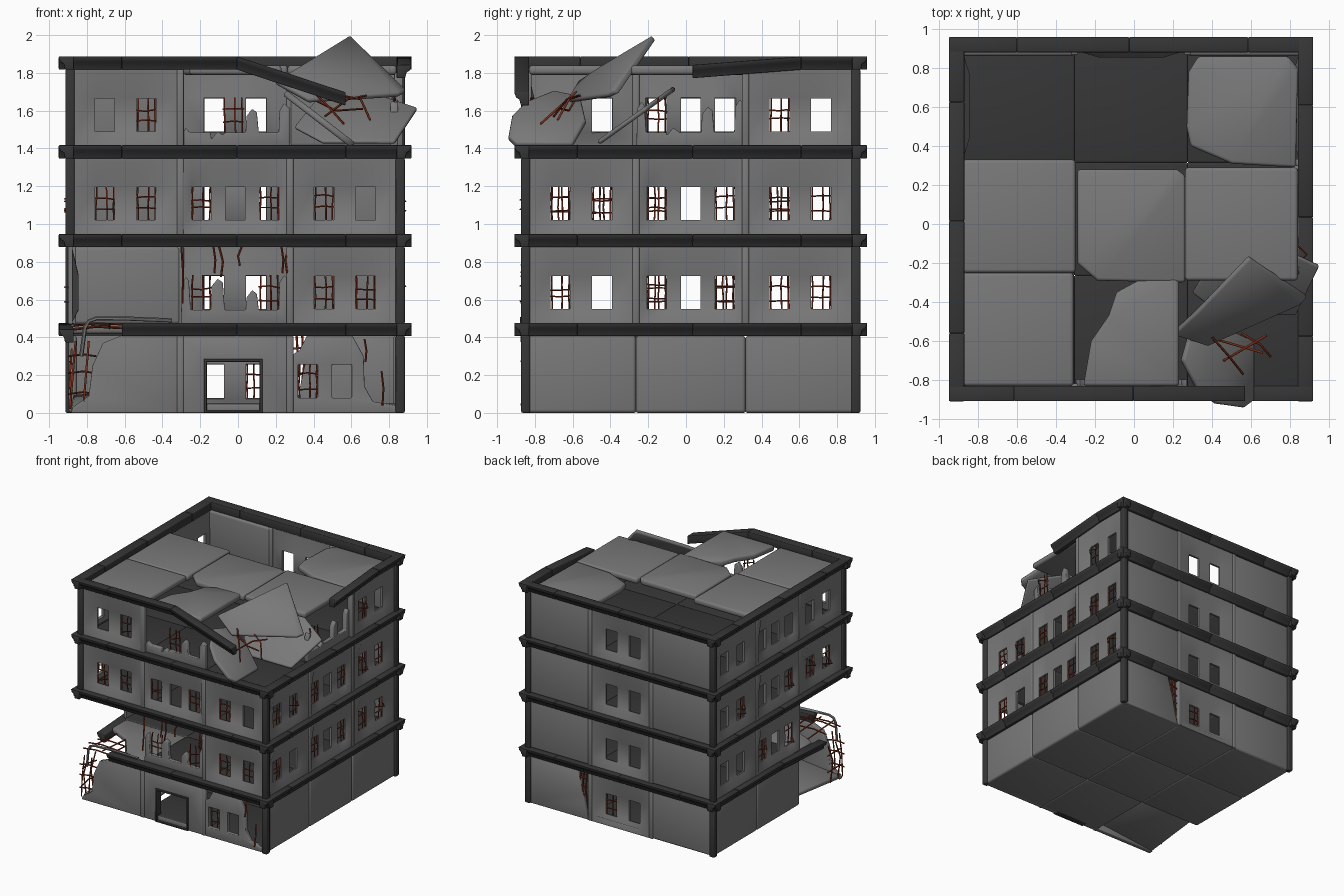
import bpy, bmesh, math, random
from mathutils import Matrix, Vector

random.seed(4)
if "Cube" in bpy.data.objects:
    bpy.data.objects.remove(bpy.data.objects["Cube"])


def material(name, rgb):
    m = bpy.data.materials.new(name)
    m.use_nodes = True
    m.diffuse_color = (*rgb, 1)
    m.node_tree.nodes["Principled BSDF"].inputs["Base Color"].default_value = (*rgb, 1)
    return m


CONCRETE = material("grey concrete", (0.19, 0.19, 0.19))
DARK = material("dark stone", (0.037, 0.037, 0.037))
RUST = material("rust", (0.2, 0.03, 0.013))

STOREY, WALL_H, BAY, D = 0.47, 0.41, 0.58, 0.882
HALF = 0.2875
CENTRE = Matrix.Translation((-0.015, 0.025, 0))
made = []


def side(k):
    """Frame of one facade: x along it, -y outward; 0 front, 1 +x, 2 back, 3 -x."""
    return CENTRE @ Matrix.Rotation(k * math.pi / 2, 4, 'Z')


def finish(name, bm, mat, matrix=CENTRE, thick=0, bevel=0.01, segments=2):
    mesh = bpy.data.meshes.new(name)
    bm.to_mesh(mesh)
    bm.free()
    ob = bpy.data.objects.new(name, mesh)
    bpy.context.collection.objects.link(ob)
    ob.matrix_world = matrix
    mesh.materials.append(mat)
    if thick:
        s = ob.modifiers.new("thickness", 'SOLIDIFY')
        s.thickness, s.offset = thick, -1
    if bevel:
        b = ob.modifiers.new("soft edges", 'BEVEL')
        b.width, b.segments, b.limit_method = bevel, segments, 'ANGLE'
        b.angle_limit = math.radians(50)
    made.append(ob)
    return ob


def box(name, lo, hi, mat, matrix=CENTRE, bevel=0.01, segments=2):
    lo, hi = Vector(lo), Vector(hi)
    bm = bmesh.new()
    bmesh.ops.create_cube(bm, size=1, matrix=Matrix.Translation((lo + hi) / 2)
                          @ Matrix.Diagonal((*(hi - lo), 1)))
    return finish(name, bm, mat, matrix, 0, bevel, segments)


def plate(name, outline, normal, matrix, thick, holes=(), bevel=0.012):
    bm = bmesh.new()
    edges = []
    for loop in (outline, *holes):
        vs = [bm.verts.new(p) for p in loop]
        edges += [bm.edges.new((a, b)) for a, b in zip(vs, vs[1:] + vs[:1])]
    bmesh.ops.triangle_fill(bm, edges=edges, use_beauty=True)
    bm.normal_update()
    wrong = [f for f in bm.faces if f.normal.dot(Vector(normal)) < 0]
    bmesh.ops.reverse_faces(bm, faces=wrong)
    return finish(name, bm, CONCRETE, matrix, thick, bevel)


def wall_plate(name, k, floor, outline, holes=(), d=D):
    lift = lambda loop: [(u, -d, z + floor * STOREY) for u, z in loop]
    plate(name, lift(outline), (0, -1, 0), side(k), 0.04, [lift(h) for h in holes], 0.006)


def bars(name, paths, radius=0.006, mat=RUST, matrix=None):
    cu = bpy.data.curves.new(name, 'CURVE')
    cu.dimensions, cu.bevel_depth, cu.bevel_resolution = '3D', radius, 1
    for path in paths:
        sp = cu.splines.new('POLY')
        sp.points.add(len(path) - 1)
        for p, co in zip(sp.points, path):
            p.co = (*co, 1)
    ob = bpy.data.objects.new(name, cu)
    bpy.context.collection.objects.link(ob)
    cu.materials.append(mat)
    ob.matrix_world = matrix or Matrix()
    made.append(ob)


def window_bars(k, floor, u):
    """Upright rods near the jambs and middle, crossed by two bent ones poking outward."""
    j = lambda s=0.006: random.uniform(-s, s)
    z, y, paths = floor * STOREY + 0.075, -D + 0.04, []
    for du in (-0.046, 0.01, 0.046):
        paths.append([(u + du + j(0.003), y + j(), z + t * 0.185) for t in (0, 0.4, 0.7, 1)])
    for dz in (0.06, 0.12):
        h = dz + j(0.015)
        poke = random.choice((0, 0, 0.06))
        paths.append([(u - 0.055, y, z + h), (u + j(), y - poke, z + h + j()),
                      (u + 0.055, y, z + h + j())])
    bars("window_bars", paths, 0.0045, matrix=side(k))


def window_panel(k, floor, bay, n):
    """Soft panel sloping back to a recessed field with n openings."""
    c = bay * BAY
    centres = (-0.11, 0.11) if n == 2 else (-0.18, 0, 0.18)
    us = [-HALF, -0.265]
    for w in centres:
        us += [w - 0.052, w + 0.052]
    us += [0.265, HALF]
    zs = [0, 0.02, 0.08, 0.255, 0.39, WALL_H]
    bm = bmesh.new()

    def depth(i, j):
        return 0.032 if 1 < i < len(us) - 2 and 1 < j < len(zs) - 2 else 0
    grid = [[bm.verts.new((c + u, -D + depth(i, j), z + floor * STOREY))
             for j, z in enumerate(zs)] for i, u in enumerate(us)]
    for i in range(len(us) - 1):
        for j in range(len(zs) - 1):
            if j == 2 and i >= 2 and i % 2 == 0 and i < len(us) - 2:
                continue
            bm.faces.new((grid[i][j], grid[i + 1][j], grid[i + 1][j + 1], grid[i][j + 1]))
    finish("window_wall", bm, CONCRETE, side(k), 0.022, 0)
    for w in centres:
        if k == 2:
            barred = floor == 0 and w < 0
        elif k == 3:
            barred = w and floor < 3 and random.random() < 0.4
        else:
            barred = w and (k, floor, bay, w) not in bare
        if barred:
            window_bars(k, floor, c + w)


def stump_wall(k, floor, tops, barred):
    """Broken middle bay: sill with four jagged piers of the given heights."""
    pts = [(-HALF, 0), (HALF, 0)]
    edges = [(-HALF, -0.235), (-0.13, -0.055), (0.055, 0.125), (0.23, HALF)]
    for (a, b), t in reversed(list(zip(edges, tops))):
        pts += [(b, 0.075 if b < 0.28 else t - 0.02), (b - 0.01, t - 0.02),
                ((a + b) / 2, t), (a + 0.005, t - 0.04)]
        if a > -0.28:
            pts.append((a, 0.075))
    wall_plate("broken_window_wall", k, floor, pts, d=D - 0.02)
    for u in barred:
        window_bars(k, floor, u)


# Walls: bays that are missing or broken, then the regular ones
bare = {(0, 2, 1, 0.11), (0, 3, -1, -0.11), (1, 1, -1, 0.11), (1, 3, 1, 0.11)}
missing = {(0, 1, -1), (3, 1, 1), (3, 0, 1), (0, 3, 1), (1, 3, -1)}
stumps = {(0, 1, 0): ((0.25, 0.24, 0.18, 0.26), (-0.18, 0.18)),
          (0, 3, 0): ((0.1, 0.08, 0.2, 0.23), (-0.01,)),
          (1, 3, 0): ((0.24, 0.1, 0.21, 0.25), (-0.18,))}
hole = lambda c: [(c - 0.052, 0.08), (c + 0.052, 0.08), (c + 0.052, 0.255), (c - 0.052, 0.255)]
special = {
    (0, 0, -1): ([(-0.87, 0), (-0.29, 0), (-0.29, 0.41), (-0.6, 0.41), (-0.7, 0.37),
                  (-0.755, 0.25), (-0.775, 0.09), (-0.86, 0.03)], ()),
    (0, 0, 0): ([(-HALF, 0), (-0.155, 0), (-0.155, 0.275), (0.135, 0.275), (0.135, 0),
                 (HALF, 0), (HALF, 0.41), (-HALF, 0.41)], ()),
    (0, 0, 1): ([(0.29, 0), (0.865, 0), (0.85, 0.04), (0.73, 0.06), (0.685, 0.14), (0.68, 0.3),
                 (0.62, 0.41), (0.38, 0.41), (0.34, 0.33), (0.29, 0.3)],
                (hole(0.385), hole(0.565))),
    (2, 0, -1): ([(-0.865, 0), (-0.31, 0), (-0.34, 0.12), (-0.36, 0.22), (-0.41, 0.41),
                  (-0.865, 0.41)], ()),
}
for k in range(4):
    for floor in range(4):
        plain_floor = k in (1, 3) and floor == 0
        z = floor * STOREY
        for bay in (-1, 0, 1):
            key = (k, floor, bay)
            if key in missing:
                continue
            if key in stumps:
                stump_wall(k, floor, *stumps[key])
            elif key in special:
                wall_plate("broken_wall", k, floor, *special[key])
            elif (k == 2 and bay) or plain_floor:
                c = bay * BAY
                box("plain_wall", (c - 0.29, -D, z), (c + 0.29, -D + 0.045, z + WALL_H),
                    CONCRETE, side(k), 0.018, 3)
            else:
                window_panel(k, floor, bay, 3 if bay == 0 and k != 2 else 2)
        # Pilasters between bays
        for s in (-1, 1):
            if (k, floor, s) not in missing and not plain_floor:
                box("pilaster", (s * 0.29 - 0.018, -D - 0.006, z),
                    (s * 0.29 + 0.018, -D + 0.04, z + WALL_H), CONCRETE, side(k), 0.007)
window_bars(0, 0, 0.385)

# Corner columns
for floor in range(4):
    for sx in (-1, 1):
        for sy in (-1, 1):
            if (floor, sx, sy) in {(0, -1, -1), (1, -1, -1), (3, 1, -1)}:
                continue
            x, y, z = sx * 0.874, sy * 0.874, floor * STOREY
            box("corner_column", (x - 0.024, y - 0.024, z), (x + 0.024, y + 0.024, z + WALL_H),
                DARK, bevel=0.008)

# Door frame
for lo, hi in (((-0.165, 0), (-0.15, 0.285)), ((0.13, 0), (0.145, 0.285)),
               ((-0.165, 0.27), (0.145, 0.285)), ((-0.165, 0), (0.145, 0.012))):
    box("door_frame", (lo[0], -D - 0.01, lo[1]), (hi[0], -D + 0.05, hi[1]), DARK, side(0), 0.003)


# Cornices
def cornice(k, z, u0, u1, dz0=0, dz1=0):
    profile = [(0.855, 0), (0.9, 0), (0.907, 0.03), (0.925, 0.042), (0.935, 0.07), (0.855, 0.07)]
    bm = bmesh.new()
    ends = [[bm.verts.new((u, -d, z + h + dz)) for d, h in profile]
            for u, dz in ((u0, dz0), (u1, dz1))]
    bm.faces.new(ends[0])
    bm.faces.new(ends[1][::-1])
    for i in range(len(profile)):
        n = (i + 1) % len(profile)
        bm.faces.new((ends[0][i], ends[1][i], ends[1][n], ends[0][n]))
    bmesh.ops.recalc_face_normals(bm, faces=bm.faces)
    finish("cornice", bm, DARK, side(k), 0, 0.005)


cuts = (-0.934, -0.6, 0.01, 0.585, 0.934)
gone = {(0, 0, 0), (3, 0, 3), (0, 3, 3), (1, 3, 0), (1, 3, 1)}
droop = {(0, 3, 2): (0, -0.19), (1, 3, 2): (-0.045, 0), (3, 0, 2): (0, -0.035)}
for k in range(4):
    for floor in range(4):
        for seg in range(4):
            if (k, floor, seg) not in gone:
                cornice(k, floor * STOREY + 0.407, cuts[seg], cuts[seg + 1],
                        *droop.get((k, floor, seg), (0, 0)))

# Floor slabs, dark on the walking side; the front left corner is broken on two levels
for floor in range(4):
    for i in (-1, 0, 1):
        for j in (-1, 0, 1):
            if i == j == -1 and floor < 2:
                continue
            x, y, z = i * BAY, j * BAY, floor * STOREY
            low = z - 0.05 if floor else 0
            ob = box("floor_slab", (x - 0.292, y - 0.292, low), (x + 0.292, y + 0.292, low + 0.05),
                     CONCRETE, bevel=0.012, segments=3)
            ob.data.materials.append(DARK)
            for f in ob.data.polygons:
                f.material_index = 1 if f.normal.z > 0.5 else 0
plate("tilted_ground_slab", [(x, y, 0.21 + (x + y) * 0.1) for x, y in
                             ((-0.29, -0.29), (-0.86, -0.29), (-0.87, -0.86), (-0.29, -0.86))],
      (0, 0, 1), CENTRE, 0.035)
plate("broken_floor_slab", [(x, y, 0.465) for x, y in
                            ((-0.29, -0.29), (-0.86, -0.29), (-0.86, -0.48), (-0.66, -0.58),
                             (-0.5, -0.8), (-0.29, -0.86))], (0, 0, 1), CENTRE, 0.045)

# Roof slabs
for x0, x1, y0, y1 in ((-0.88, -0.3, -0.25, 0.33), (-0.88, -0.31, -0.83, -0.25),
                       (0.262, 0.84, -0.29, 0.29)):
    box("roof_slab", (x0, y0, 1.79), (x1, y1, 1.84), CONCRETE, Matrix(), 0.018, 3)
for outline in (
        [(-0.29, -0.2), (-0.19, -0.29), (0.262, -0.3), (0.262, 0.25), (0.22, 0.28), (-0.29, 0.28)],
        [(0.29, 0.4), (0.5, 0.31), (0.83, 0.29), (0.84, 0.8), (0.79, 0.86), (0.33, 0.86),
         (0.28, 0.78), (0.27, 0.5)],
        [(-0.26, -0.83), (0.23, -0.83), (0.23, -0.28), (0.02, -0.29), (-0.09, -0.35),
         (-0.13, -0.47), (-0.22, -0.6)]):
    plate("broken_roof_slab", [(x, y, 1.84) for x, y in outline], (0, 0, 1), Matrix(), 0.05,
          bevel=0.015)

# Collapsed roof pieces at the front corner
plate("fallen_slab_top", [(0.59, -0.18, 2.0), (0.89, -0.38, 1.71), (0.85, -0.42, 1.69),
                          (0.38, -0.63, 1.66), (0.2, -0.57, 1.76), (0.33, -0.45, 1.84)],
      (0, 0, 1), Matrix(), 0.03)
lean = [(-0.94, 1.47), (-0.92, 1.58), (-0.85, 1.65), (-0.7, 1.71), (-0.56, 1.68),
        (-0.53, 1.55), (-0.6, 1.43), (-0.9, 1.43)]
plate("fallen_slab_side", [(0.27 + (1.7 - z) * 1.3, y, z) for y, z in lean], (0, 0, 1),
      Matrix(), 0.035)
lean = [(0.3, 1.52), (0.47, 1.73), (0.65, 1.72), (0.95, 1.62), (0.83, 1.44), (0.45, 1.44)]
plate("fallen_slab_back", [(x, -0.5 + (z - 1.42) * 1.4, z) for x, z in lean], (0, 0, 1),
      Matrix(), 0.025)

# Exposed reinforcement
bars("roof_rebar", [
    [(0.4, -0.58, 1.7), (0.48, -0.67, 1.62), (0.56, -0.77, 1.53)],
    [(0.46, -0.7, 1.57), (0.58, -0.63, 1.66), (0.68, -0.57, 1.68)],
    [(0.55, -0.56, 1.68), (0.65, -0.62, 1.66), (0.7, -0.68, 1.55)],
    [(0.38, -0.58, 1.67), (0.52, -0.62, 1.6), (0.66, -0.66, 1.61)]])
corner = [[(x, -0.85, 0.02), (x + 0.015, -0.86, 0.2), (x + 0.03, -0.85, 0.38)]
          for x in (-0.89, -0.82)]
corner += [[(-0.9, -0.86, z), (-0.82, -0.85, z + 0.01), (-0.75, -0.84, z)]
           for z in (0.1, 0.21, 0.3)]
corner += [[(-0.88, y, 0.02), (-0.89, y - 0.02, 0.2), (-0.88, y + 0.03, 0.34)]
           for y in (-0.8, -0.7)]
corner += [[(-0.88, -0.85, z), (-0.89, -0.75, z + 0.01), (-0.88, -0.66, z)] for z in (0.12, 0.26)]
corner += [[(-0.87, y, z), (-0.75, y, z + 0.015), (-0.48, y, z)]
           for y, z in ((-0.85, 0.44), (-0.78, 0.46), (-0.66, 0.445))]
corner += [[(x, -0.86, 0.47), (x, -0.7, 0.46), (x, -0.5, 0.445)] for x in (-0.8, -0.68, -0.6)]
bars("corner_rebar", corner, 0.0055)
bars("front_rebar", [[(x, -0.84, z1), (x + b, -0.86, (z0 + z1) / 2), (x + b / 2, -0.87, z0)]
                     for x, z0, z1, b in ((-0.3, 0.58, 0.88, 0.01), (-0.1, 0.72, 0.88, 0.02),
                                          (-0.13, 0.74, 0.88, 0.01), (0.02, 0.78, 0.88, -0.02),
                                          (0.23, 0.74, 0.88, 0.01), (0.27, 0.74, 0.88, -0.02),
                                          (0.67, 0.27, 0.39, 0.01), (0.76, 0.04, 0.22, 0.01))])
bars("back_rebar", [[(0.29 + t, 0.89, 0.08), (0.31 + t, 0.9, 0.25), (0.3 + t, 0.89, 0.41)]
                    for t in (0.01, 0.04, 0.07)]
     + [[(0.29, 0.89, z), (0.38, 0.9, z + 0.01)] for z in (0.2, 0.27, 0.34)])
bars("bent_pipe", [[(-0.83, -0.86, 0.3), (-0.81, -0.87, 0.45), (-0.79, -0.87, 0.485),
                    (-0.75, -0.87, 0.5), (-0.6, -0.86, 0.5), (-0.35, -0.85, 0.49)]],
     0.011, CONCRETE)

# Bake modifiers and smooth the soft edges
bpy.ops.object.select_all(action='DESELECT')
for ob in made:
    ob.select_set(True)
bpy.context.view_layer.objects.active = made[0]
bpy.ops.object.convert(target='MESH')
bpy.ops.object.shade_smooth_by_angle(angle=math.radians(60))
